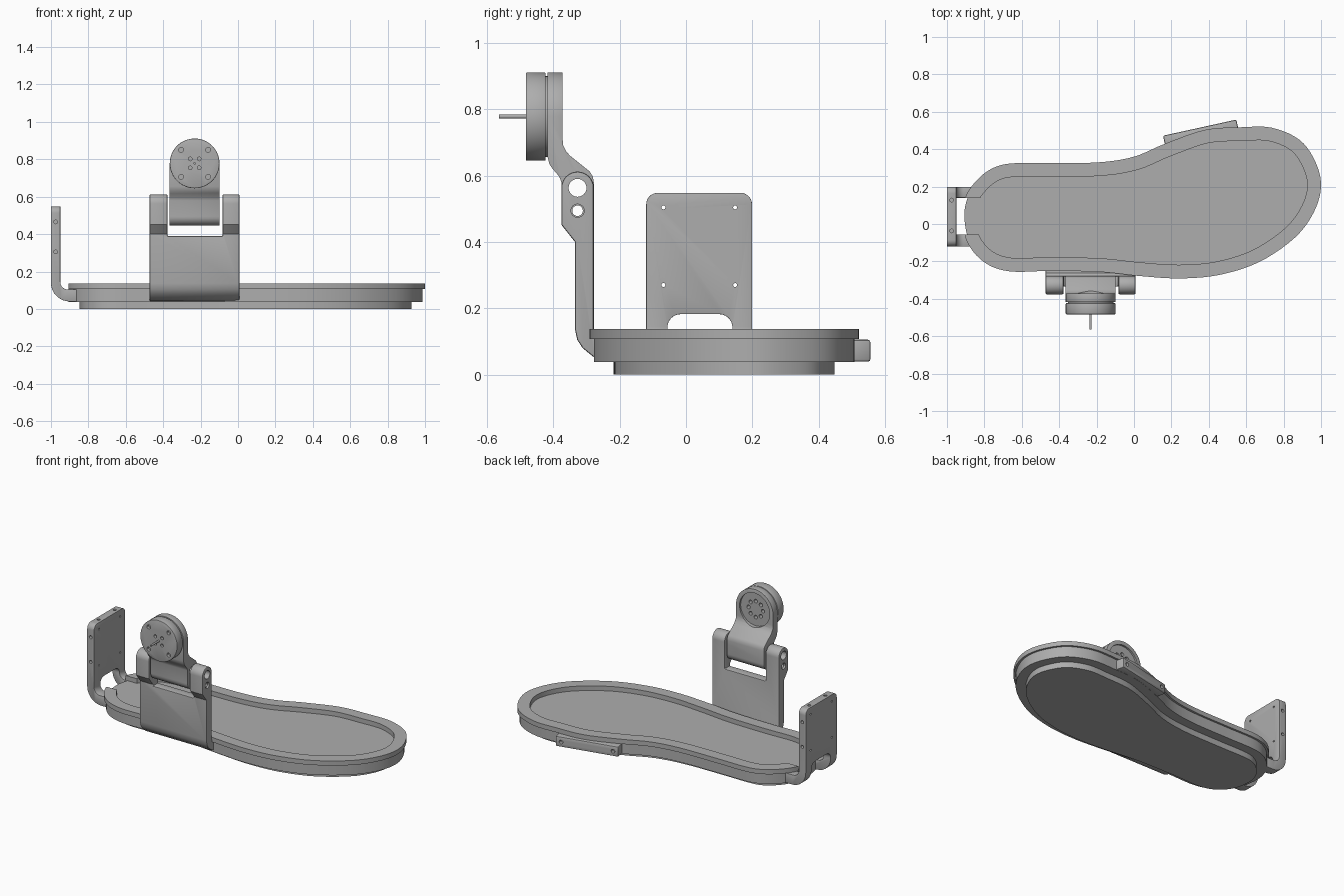
import bpy, bmesh, math
from mathutils import Vector

cube = bpy.data.objects.get("Cube")
if cube:
    bpy.data.objects.remove(cube, do_unlink=True)

GREY = (0.42, 0.42, 0.42, 1.0)
mat = bpy.data.materials.new("satin grey")
mat.diffuse_color = GREY
mat.use_nodes = True
bsdf = next(n for n in mat.node_tree.nodes if n.type == 'BSDF_PRINCIPLED')
bsdf.inputs["Base Color"].default_value = GREY
bsdf.inputs["Roughness"].default_value = 0.6


# ---------- helpers ----------
def loft(name, rings):
    """Closed solid through stacked rings of equal point count."""
    bm = bmesh.new()
    loops = [[bm.verts.new(p) for p in ring] for ring in rings]
    n = len(loops[0])
    for a, b in zip(loops, loops[1:]):
        for i in range(n):
            j = (i + 1) % n
            bm.faces.new((a[i], a[j], b[j], b[i]))
    bm.faces.new(loops[0][::-1])
    bm.faces.new(loops[-1])
    bmesh.ops.recalc_face_normals(bm, faces=bm.faces)
    me = bpy.data.meshes.new(name)
    bm.to_mesh(me)
    bm.free()
    me.materials.append(mat)
    ob = bpy.data.objects.new(name, me)
    bpy.context.collection.objects.link(ob)
    return ob


def extrude(name, pts, axis, a, b):
    """Extrude a 2D profile along x, y or z."""
    place = {'x': lambda p, t: (t, p[0], p[1]),
             'y': lambda p, t: (p[0], t, p[1]),
             'z': lambda p, t: (p[0], p[1], t)}[axis]
    return loft(name, [[place(p, t) for p in pts] for t in (a, b)])


def cyl(name, p0, p1, r, n=32):
    p0, p1 = Vector(p0), Vector(p1)
    q = (p1 - p0).to_track_quat('Z', 'Y')
    circle = [q @ Vector((r * math.cos(t), r * math.sin(t), 0))
              for t in (2 * math.pi * i / n for i in range(n))]
    return loft(name, [[p + c for c in circle] for p in (p0, p1)])


def box(x0, x1, y0, y1, z0, z1):
    return extrude("cutter", [(x0, y0), (x1, y0), (x1, y1), (x0, y1)], 'z', z0, z1)


def hole(p0, p1, r, n=20):
    return cyl("cutter", p0, p1, r, n)


def arc(cx, cy, r, a0, a1, n=10):
    return [(cx + r * math.cos(math.radians(a0 + (a1 - a0) * i / n)),
             cy + r * math.sin(math.radians(a0 + (a1 - a0) * i / n))) for i in range(n + 1)]


def arch(a0, a1, z0, z1, r):
    """Rectangle with rounded top corners."""
    return [(a0, z0), (a1, z0)] + arc(a1 - r, z1 - r, r, 0, 90) + arc(a0 + r, z1 - r, r, 90, 180)


def boolean(ob, cutters, op='DIFFERENCE'):
    for c in cutters:
        c.hide_render = True
        m = ob.modifiers.new("cut", 'BOOLEAN')
        m.operation, m.solver, m.object = op, 'EXACT', c


def bevel(ob, w):
    m = ob.modifiers.new("edge", 'BEVEL')
    m.width, m.segments, m.limit_method, m.angle_limit = w, 2, 'ANGLE', math.radians(46)


def finish(ob):
    """Apply modifiers, drop the cutters, smooth the curved faces."""
    bpy.context.view_layer.update()
    cutters = [m.object for m in ob.modifiers if m.type == 'BOOLEAN']
    dg = bpy.context.evaluated_depsgraph_get()
    me = bpy.data.meshes.new_from_object(ob.evaluated_get(dg))
    ob.modifiers.clear()
    ob.data = me
    for c in cutters:
        bpy.data.objects.remove(c, do_unlink=True)
    bpy.ops.object.select_all(action='DESELECT')
    ob.select_set(True)
    bpy.context.view_layer.objects.active = ob
    bpy.ops.object.shade_smooth_by_angle(angle=math.radians(30))


# ---------- foot tray ----------
FOOT = [(-.92, .035), (-.89, -.10), (-.80, -.205), (-.666, -.253), (-.45, -.251), (-.185, -.256),
        (.03, -.278), (.243, -.291), (.457, -.272), (.67, -.203), (.858, -.075), (.96, .06),
        (1.0, .20), (.97, .332), (.885, .45), (.735, .515), (.57, .517), (.377, .503), (.163, .428),
        (0, .36), (-.185, .33), (-.45, .325), (-.665, .323), (-.773, .289), (-.853, .22), (-.903, .14)]


def spline(pts, steps=5):
    out, n = [], len(pts)
    for i in range(n):
        a, b, c, d = (Vector(pts[(i + k) % n]) for k in (-1, 0, 1, 2))
        for s in range(steps):
            t = s / steps
            out.append(0.5 * (2 * b + (c - a) * t + (2 * a - 5 * b + 4 * c - d) * t * t
                              + (3 * b - a - 3 * c + d) * t ** 3))
    return out


outline = spline(FOOT)


def foot_ring(inset, z):
    n, ring = len(outline), []
    for i, p in enumerate(outline):
        t = (outline[(i + 1) % n] - outline[i - 1]).normalized()
        ring.append((p.x - t.y * inset, p.y + t.x * inset, z))
    return ring


sole = loft("sole_plate", [foot_ring(.073, 0), foot_ring(.073, .045)])
finish(sole)
tray = loft("foot_tray", [foot_ring(i, z) for i, z in
                          ((.013, .038), (.013, .107), (0, .107), (0, .137), (.073, .137), (.073, .107))])
boolean(tray, [box(-1.1, -.80, -.055, .138, .107, .2)])   # heel gap in the rim
finish(tray)

# ---------- side block on the inner edge ----------
A, B = Vector((.155, .472)), Vector((.547, .558))
u = (B - A).normalized()
n_in = Vector((u.y, -u.x))
block = extrude("side_block", [A, B, B + .075 * n_in, A + .075 * n_in], 'z', .039, .105)
bevel(block, .008)
boolean(block, [hole((*(p - .01 * n_in), .072), (*(p + .025 * n_in), .072), .012)
                for p in (A + .035 * u, B - .035 * u)])
finish(block)

# ---------- heel bracket ----------
heel = extrude("heel_bracket",
               [(-1, .548)] + arc(-.90, .14, .10, 180, 270) + [(-.84, .04), (-.84, .104)]
               + arc(-.91, .144, .04, 270, 180) + [(-.95, .548)], 'y', -.12, .199)
boolean(heel, [extrude("cutter", arch(-.12, .199, -.1, .548, .035), 'x', -1.1, -.7)], 'INTERSECT')
boolean(heel, [extrude("cutter", arch(-.056, .14, -.1, .182, .04), 'x', -1.1, -.7)])
bevel(heel, .004)
boolean(heel, [hole((-1.1, y, z), (-.9, y, z), .006, 12) for y in (-.068, .148) for z in (.27, .504)])
boolean(heel, [hole((-.975, y - .03, z), (-.975, y + .03, z), .01, 16)
               for y in (-.12, .199) for z in (.305, .465)])
boolean(heel, [hole((-.975, y, .52), (-.975, y, .6), .01, 16) for y in (-.037, .128)])
finish(heel)

# ---------- ankle bracket: panel with two ears ----------
HY, HZ1, HZ2 = -.327, .563, .494           # hinge bores


def hinge_bores():
    return [hole((-.6, HY, HZ1), (.1, HY, HZ1), .027, 32),
            hole((-.6, HY, HZ2), (.1, HY, HZ2), .016, 24)]


ankle = extrude("ankle_bracket",
                arc(HY, HZ1, .049, 0, 180, 20)
                + [(-.376, .452), (-.335, .40), (-.335, .137), (-.328, .105), (-.312, .08),
                   (-.28, .054), (-.25, .042), (-.22, .04), (-.22, .104), (-.262, .104),
                   (-.274, .115), (-.278, .13)], 'x', -.473, .008)
boolean(ankle, [box(-.377, -.083, -.5, -.1, .39, .8)])
bevel(ankle, .006)
boolean(ankle, hinge_bores())
boolean(ankle, [hole((x - .012, HY, HZ2), (x + .012, HY, HZ2), .02, 24) for x in (-.473, .008)])
finish(ankle)

# ---------- swing arm ----------
CX, CZ, R = -.232, .778, .133
arm = extrude("swing_arm",
              [(-.417, .92), (-.417, .655), (-.412, .635), (-.402, .62), (-.382, .597), (-.376, .58)]
              + arc(HY, HZ2, .049, 180, 360, 20)
              + [(-.278, .58), (-.281, .597), (-.29, .612), (-.35, .66), (-.362, .674),
                 (-.37, .69), (-.372, .71), (-.372, .92)], 'x', CX - R, CX + R)
stadium = [(CX - R, .3), (CX + R, .3)] + arc(CX, CZ, R, 0, 180, 32)
boolean(arm, [extrude("cutter", stadium, 'y', -.6, 0)], 'INTERSECT')
bevel(arm, .007)
boolean(arm, [hole((CX, -.384, CZ), (CX, -.30, CZ), .108, 48)] + hinge_bores())
boolean(arm, [hole((CX + .052 * math.cos(a), -.41, CZ + .052 * math.sin(a)),
                   (CX + .052 * math.cos(a), -.36, CZ + .052 * math.sin(a)), .012, 16)
              for a in (math.pi * k / 4 for k in range(8))])
finish(arm)

# ---------- round drive unit ----------
collar = cyl("drive_collar", (CX, -.43, CZ), (CX, -.412, CZ), .122, 48)
finish(collar)
drive = cyl("drive_housing", (CX, -.483, CZ), (CX, -.423, CZ), R, 64)
bevel(drive, .004)
boolean(drive, [hole((CX + sx * d, -.5, CZ + sz * d), (CX + sx * d, -.465, CZ + sz * d), r, 16)
                for d, r in ((.072, .013), (.024, .01)) for sx in (-1, 1) for sz in (-1, 1)])
finish(drive)
shaft = cyl("drive_shaft", (CX, -.564, CZ), (CX, -.47, CZ), .006, 16)
finish(shaft)
